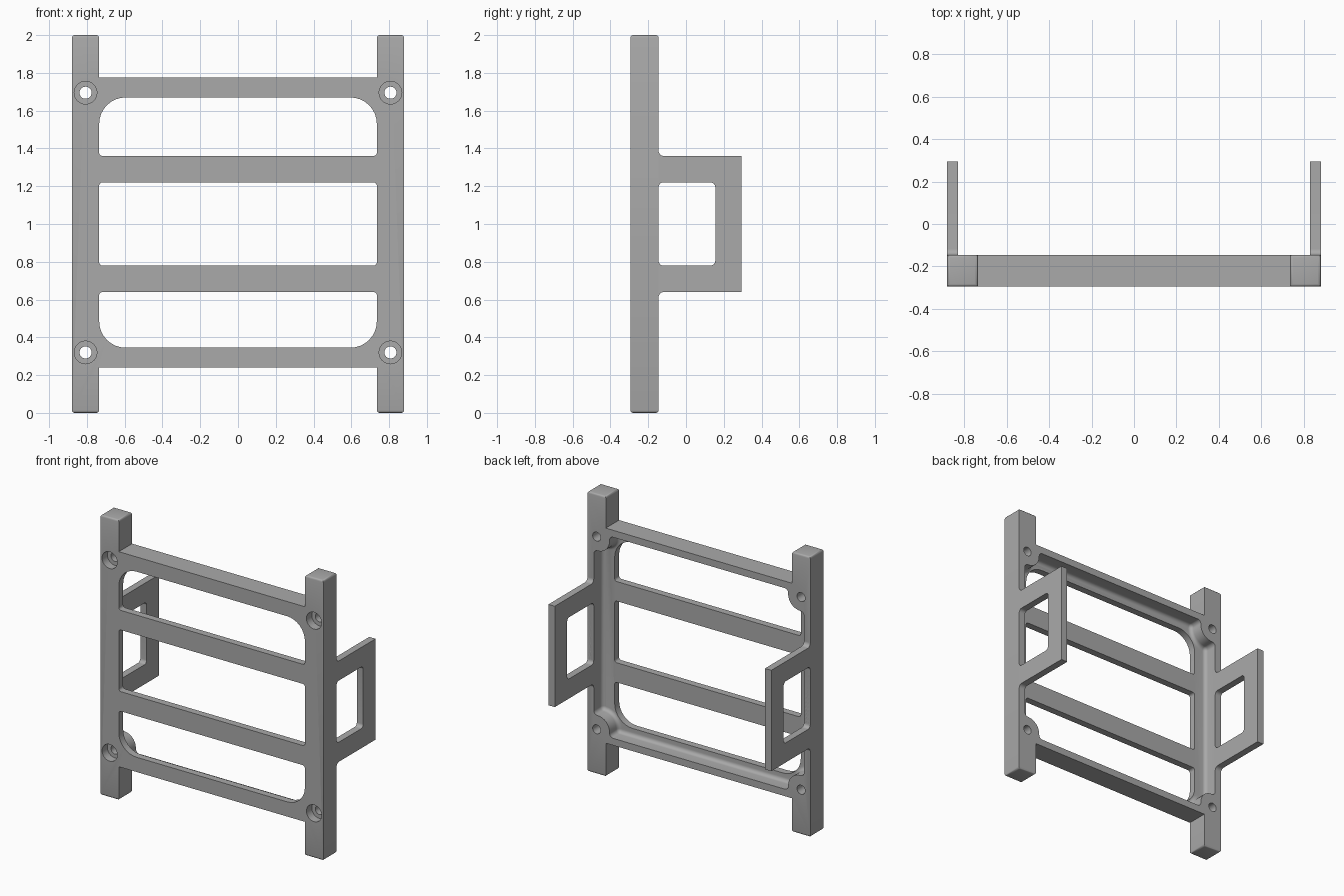
import bpy, bmesh
from math import radians, sin, cos, pi
from mathutils import Vector

if "Cube" in bpy.data.objects:
    bpy.data.objects.remove(bpy.data.objects["Cube"])

grey = bpy.data.materials.new("matte grey")
grey.use_nodes = True
grey.diffuse_color = (0.4, 0.4, 0.4, 1)
grey.node_tree.nodes["Principled BSDF"].inputs["Base Color"].default_value = (0.4, 0.4, 0.4, 1)

FRONT, BACK = -0.295, -0.145
FLOOR = -0.245          # back of the thin front plate
SIDE, INNER = 0.88, 0.735


def rounded(corners, inset=0.0, steps=8):
    """Counter-clockwise outline of (a, b, radius) corners, optionally inset."""
    out, n = [], len(corners)
    for i, (a, b, r) in enumerate(corners):
        p = Vector((a, b))
        u = (p - Vector(corners[i - 1][:2])).normalized()
        v = (Vector(corners[(i + 1) % n][:2]) - p).normalized()
        nu, nv = Vector((-u.y, u.x)), Vector((-v.y, v.x))
        turn = 1 if u.cross(v) > 0 else -1
        p = p + (nu + nv) * inset
        if r == 0:
            out.append(p)
            continue
        r = r - turn * inset
        centre = p + (nu + nv) * r * turn
        for k in range(steps + 1):
            t = pi / 2 * k / steps
            out.append(centre - turn * r * (nu * cos(t) + nv * sin(t)))
    return out


def loft(name, rings, place):
    """Solid through (depth, outline) rings; place maps (a, b, depth) to a point."""
    bm = bmesh.new()
    loops = [[bm.verts.new(place(p.x, p.y, d)) for p in pts] for d, pts in rings]
    for lo, hi in zip(loops, loops[1:]):
        for i in range(len(lo)):
            j = (i + 1) % len(lo)
            bm.faces.new((lo[i], lo[j], hi[j], hi[i]))
    bm.faces.new(loops[0][::-1])
    bm.faces.new(loops[-1])
    bmesh.ops.recalc_face_normals(bm, faces=bm.faces)
    mesh = bpy.data.meshes.new(name)
    bm.to_mesh(mesh)
    bm.free()
    mesh.materials.append(grey)
    ob = bpy.data.objects.new(name, mesh)
    bpy.context.collection.objects.link(ob)
    return ob


def facing_front(a, b, d):
    return (a, d, b)


def facing_side(a, b, d):
    return (d, a, b)


def prism(name, outline, d0, d1, place=facing_front):
    return loft(name, [(d0, outline), (d1, outline)], place)


def window(a0, a1, b0, b1, r_low, r_high):
    return rounded([(a0, b0, r_low), (a1, b0, r_low), (a1, b1, r_high), (a0, b1, r_high)])


def circle(a, b, r, n=32):
    return [Vector((a + r * cos(2 * pi * k / n), b + r * sin(2 * pi * k / n))) for k in range(n)]


def cut(target, cutter):
    cutter.hide_render = True
    mod = target.modifiers.new("cut", "BOOLEAN")
    mod.operation, mod.solver, mod.object = "DIFFERENCE", "EXACT", cutter
    bpy.context.view_layer.objects.active = target
    bpy.ops.object.modifier_apply(modifier=mod.name)
    bpy.data.objects.remove(cutter)


def smooth(ob):
    bpy.ops.object.select_all(action="DESELECT")
    ob.select_set(True)
    bpy.context.view_layer.objects.active = ob
    bpy.ops.object.shade_smooth_by_angle(angle=radians(35))


def mirrored(half):
    """Right half of an outline, bottom to top, closed by its mirror image."""
    return half + [(-a, b, r) for a, b, r in reversed(half)]


# Frame: two posts and the outer rails as one slab
RAIL_LOW, RAIL_HIGH = 0.24, 1.775
outline = mirrored([(INNER, RAIL_LOW, 0), (INNER, 0, 0), (SIDE, 0, 0),
                    (SIDE, 2, 0), (INNER, 2, 0), (INNER, RAIL_HIGH, 0)])
frame = prism("ladder_frame", rounded(outline), FRONT, BACK)

# Softened post ends
bm = bmesh.new()
bm.from_mesh(frame.data)
ends = [e for e in bm.edges if all(v.co.z < 0.01 for v in e.verts)
        or all(v.co.z > 1.99 for v in e.verts)]
ends = [e for e in ends if abs(e.verts[0].co.x) > 0.7
        and e.verts[0].co.x * e.verts[1].co.x > 0]
bmesh.ops.bevel(bm, geom=ends, offset=0.014, segments=3, profile=0.5, affect="EDGES")
bm.to_mesh(frame.data)
bm.free()

# Rear pocket, leaving thin side walls, lips and round screw bosses
WALL, LOW, HIGH, BOSS = 0.83, 0.29, 1.725, 0.13
bx = WALL - 0.125
pocket = mirrored([(bx, LOW, 0.028), (bx, LOW + BOSS, 0.095), (WALL, LOW + BOSS, 0.028),
                   (WALL, HIGH - BOSS, 0.028), (bx, HIGH - BOSS, 0.095), (bx, HIGH, 0.028)])
FILLET = 0.026
rings = [(BACK + 0.05, rounded(pocket))]
for k in range(6):
    t = pi / 2 * k / 5
    rings.append((FLOOR + FILLET * (1 - sin(t)), rounded(pocket, FILLET * (1 - cos(t)))))
cut(frame, loft("pocket_cutter", rings, facing_front))

# Three openings between the bars
for b0, b1, r_low, r_high in ((0.345, 0.64, 0.14, 0.018),
                              (0.78, 1.22, 0.018, 0.018),
                              (1.36, 1.67, 0.018, 0.14)):
    cut(frame, prism("opening_cutter", window(-INNER, INNER, b0, b1, r_low, r_high), -0.5, 0.1))

# Counterbored screw holes
for x in (-0.807, 0.807):
    for z in (0.32, 1.695):
        cut(frame, prism("hole_cutter", circle(x, z, 0.032), -0.5, 0.1))
        cut(frame, prism("counterbore_cutter", circle(x, z, 0.06), -0.5, FRONT + 0.06))
smooth(frame)

# Side brackets: rear loops with filleted roots
REAR, B_LOW, B_HIGH = 0.295, 0.64, 1.36
root = BACK - 0.005
bracket = rounded([(root, B_LOW - 0.03, 0), (BACK, B_LOW - 0.03, 0), (BACK, B_LOW, 0.028),
                   (REAR, B_LOW, 0), (REAR, B_HIGH, 0), (BACK, B_HIGH, 0.028),
                   (BACK, B_HIGH + 0.03, 0), (root, B_HIGH + 0.03, 0)])
for name, s in (("left_bracket", 1), ("right_bracket", -1)):
    ob = prism(name, bracket, s * WALL, s * SIDE, facing_side)
    cut(ob, prism("bracket_cutter", window(BACK, 0.155, 0.78, 1.22, 0.025, 0.025),
                  s * 0.7, s * 1.0, facing_side))
    smooth(ob)
